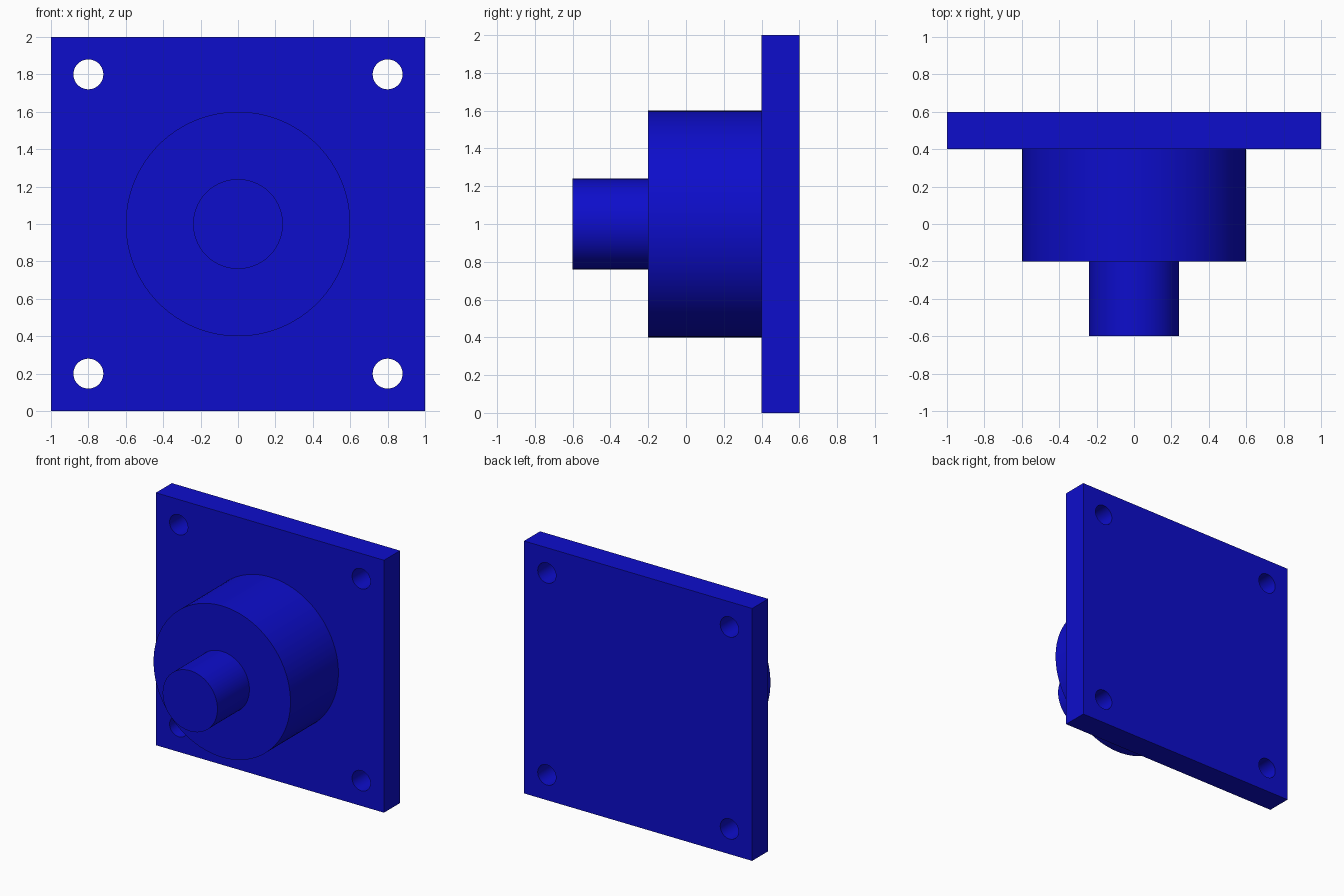
import bpy
import math

cube = bpy.data.objects.get("Cube")
if cube:
    bpy.data.objects.remove(cube, do_unlink=True)

# Single deep blue finish
BLUE = (0.004, 0.004, 0.6, 1.0)
blue = bpy.data.materials.new("deep_blue")
blue.use_nodes = True
blue.diffuse_color = BLUE
blue.node_tree.nodes["Principled BSDF"].inputs["Base Color"].default_value = BLUE


def cylinder(name, radius, y0, y1, x=0.0, z=1.0, sides=96):
    """Cylinder lying along y, from y0 to y1."""
    bpy.ops.mesh.primitive_cylinder_add(
        vertices=sides, radius=radius, depth=y1 - y0,
        location=(x, (y0 + y1) / 2, z), rotation=(math.pi / 2, 0, 0))
    obj = bpy.context.object
    obj.name = name
    obj.data.materials.append(blue)
    bpy.ops.object.shade_smooth_by_angle(angle=math.radians(30))
    return obj


# Square mounting plate
bpy.ops.mesh.primitive_cube_add(size=1, location=(0, 0.5, 1))
plate = bpy.context.object
plate.name = "mounting_plate"
plate.scale = (2, 0.2, 2)
bpy.ops.object.transform_apply(location=False, rotation=False, scale=True)
plate.data.materials.append(blue)

# Bolt holes through the four corners
for x in (-0.8, 0.8):
    for z in (0.2, 1.8):
        cutter = cylinder("hole_cutter", 0.08, 0.3, 0.7, x, z, 48)
        cutter.hide_render = True
        cut = plate.modifiers.new("bolt_hole", 'BOOLEAN')
        cut.operation = 'DIFFERENCE'
        cut.solver = 'EXACT'
        cut.object = cutter
        bpy.context.view_layer.objects.active = plate
        bpy.ops.object.modifier_apply(modifier=cut.name)
        bpy.data.objects.remove(cutter, do_unlink=True)

bpy.ops.object.select_all(action='DESELECT')
plate.select_set(True)
bpy.context.view_layer.objects.active = plate
bpy.ops.object.shade_smooth_by_angle(angle=math.radians(30))

# Round housing and the shaft in front of it
cylinder("housing", 0.6, -0.2, 0.4)
cylinder("shaft", 0.24, -0.6, -0.2)
